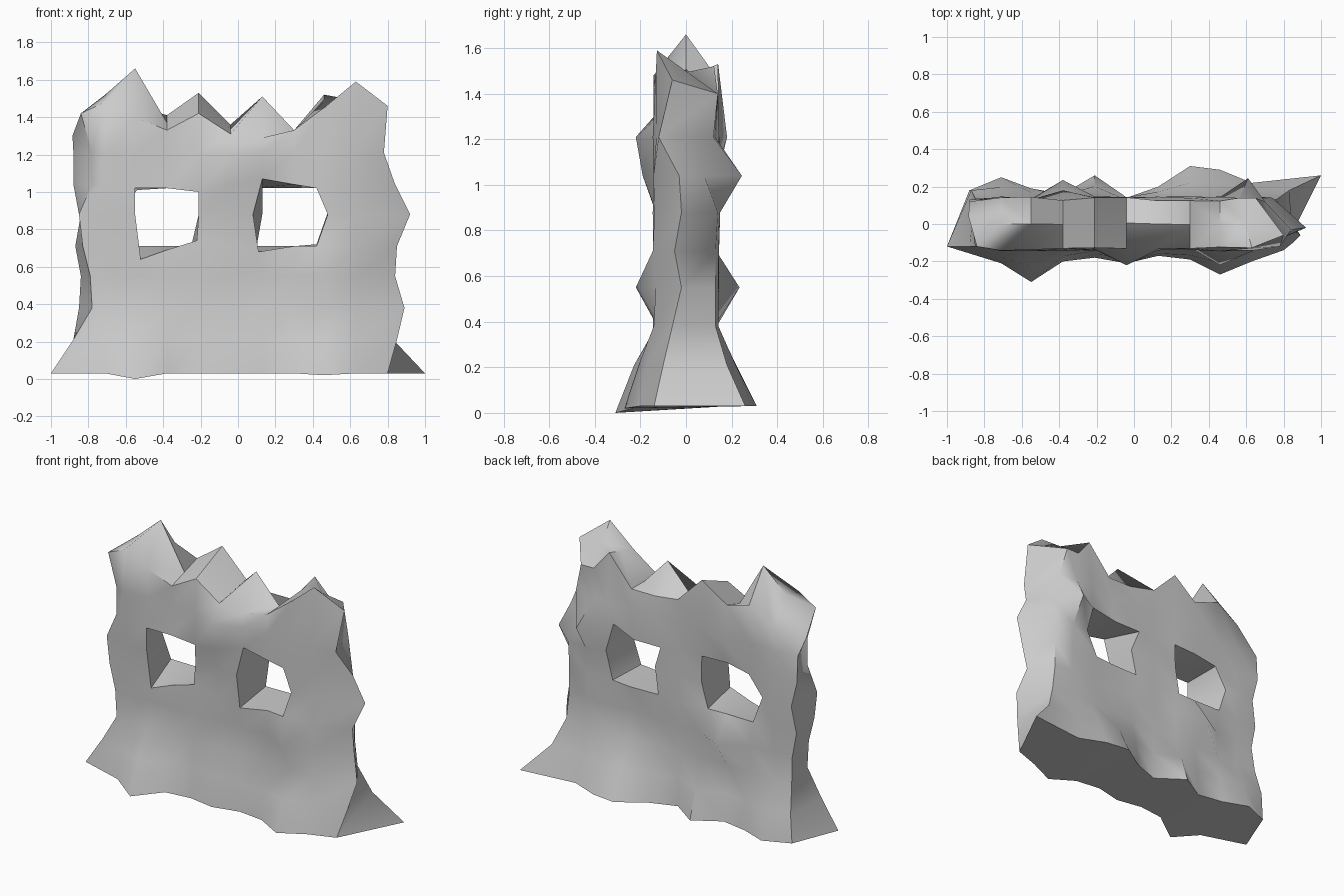
import bpy, bmesh, random

if "Cube" in bpy.data.objects:
    bpy.data.objects.remove(bpy.data.objects["Cube"])

random.seed(4)
NX, NZ = 11, 9
XS = [-0.88, -0.71, -0.55, -0.38, -0.21, -0.04, 0.13, 0.30, 0.46, 0.63, 0.80]
ZS = [0.03, 0.21, 0.38, 0.55, 0.71, 0.88, 1.04, 1.21]

# ragged top edges and flared foot
TOP_FRONT = [1.42, 1.48, 1.40, 1.33, 1.42, 1.31, 1.29, 1.33, 1.45, 1.59, 1.46]
TOP_BACK = [1.30, 1.36, 1.46, 1.41, 1.53, 1.36, 1.33, 1.33, 1.52, 1.40, 1.40]
FOOT_FRONT = [-.12, -.21, -.31, -.20, -.18, -.21, -.17, -.19, -.27, -.20, -.14]
FOOT_BACK = [.18, .25, .19, .16, .26, .14, .20, .31, .29, .22, .26]

# worn corner edges, from foot to top: x and y
FL_X = [-1.0, -.88, -.78, -.79, -.83, -.85, -.78, -.78, -.84]
BL_X = [-.88, -.87, -.85, -.84, -.87, -.84, -.88, -.88, -.885]
BL_Y = [.18, .18, .14, .12, .12, .13, .13, .12, .04]
FR_X = [.80, .85, .89, .84, .85, .92, .84, .78, .80]
FR_Y = [-.14, -.10, -.06, -.02, -.05, -.02, -.03, -.12, -.06]
BR_X = [1.0, .83, .76, .74, .74, .74, .72, .70, .65]
BR_Y = [.26, .18, .13, .13, .13, .14, .08, .12, .14]

# stone bumps: (column, row) -> depth
BUMP_FRONT = {(8, 3): -.22, (5, 7): -.22, (5, 6): -.19}
BUMP_BACK = {(9, 6): .245, (3, 3): .235, (7, 1): .22, (3, 7): .18, (9, 5): .15}
# window rims nudged off the grid
RIM_FRONT = {(2, 4): (-.52, .64), (3, 4): (-.38, .69), (4, 4): (-.22, .74),
             (2, 6): (-.55, 1.02), (3, 6): (-.38, 1.02), (4, 6): (-.21, 1.0),
             (6, 4): (.11, .68), (6, 5): (.08, .88), (6, 6): (.13, 1.07),
             (8, 4): (.42, .71), (8, 5): (.48, .88), (8, 6): (.42, 1.02)}
RIM_BACK = {(2, 4): (-.57, .71), (2, 5): (-.63, .88), (2, 6): (-.54, 1.01),
            (4, 4): (-.25, .71), (4, 6): (-.21, 1.04), (8, 4): (.42, .72),
            (8, 5): (.48, .89), (8, 6): (.43, 1.07), (7, 6): (.27, 1.02),
            (6, 6): (.08, 1.02), (6, 4): (.10, .71)}
HOLES = {(i, k) for i in (2, 3, 6, 7) for k in (4, 5)}


def point(i, k, front):
    """One point of the worn stone face."""
    x = XS[i]
    z = ZS[k] if k < 8 else (TOP_FRONT if front else TOP_BACK)[i]
    side = -1 if front else 1
    y = side * (0.135 + random.uniform(-0.012, 0.012))
    foot = (FOOT_FRONT if front else FOOT_BACK)[i]
    if k == 0:
        y = foot
        z = {(2, True): 0.0, (8, True): 0.02}.get((i, front), 0.03)
    elif k == 1:
        y = (foot + side * 0.145) / 2
    y = (BUMP_FRONT if front else BUMP_BACK).get((i, k), y)
    x, z = (RIM_FRONT if front else RIM_BACK).get((i, k), (x, z))
    if i == 0:
        x = (FL_X if front else BL_X)[k]
        y = -.12 if front else BL_Y[k]
    if i == NX - 1:
        x = (FR_X if front else BR_X)[k]
        y = (FR_Y if front else BR_Y)[k]
    elif i == NX - 2 and not front and k > 0:
        x = 0.56 if k > 6 else 0.61
    return x, y, z


bm = bmesh.new()
front = [[bm.verts.new(point(i, k, True)) for k in range(NZ)] for i in range(NX)]
back = [[bm.verts.new(point(i, k, False)) for k in range(NZ)] for i in range(NX)]

# front and back faces with the two window openings left out
for grid in (front, back):
    for i in range(NX - 1):
        for k in range(NZ - 1):
            if (i, k) not in HOLES:
                bm.faces.new((grid[i][k], grid[i + 1][k], grid[i + 1][k + 1], grid[i][k + 1]))


def bridge(path):
    for a, b in zip(path, path[1:]):
        bm.faces.new([g[i][k] for g, (i, k) in
                      ((front, a), (front, b), (back, b), (back, a))])


# side ends and underside
bridge([(0, k) for k in range(NZ)])
bridge([(NX - 1, k) for k in range(NZ)])
bridge([(i, 0) for i in range(NX)])

# window reveals
for c in (2, 6):
    bridge([(c, 4), (c + 1, 4), (c + 2, 4), (c + 2, 5), (c + 2, 6),
            (c + 1, 6), (c, 6), (c, 5), (c, 4)])

# broken top with pointed stones in the middle of the wall
PEAKS = {1: 1.52, 2: 1.66, 6: 1.51}
mid = {}
for i in range(1, NX - 1):
    co = (front[i][8].co + back[i][8].co) / 2
    if i in PEAKS:
        co.y, co.z = 0.0, PEAKS[i]
    mid[i] = bm.verts.new(co)
for i in range(NX - 1):
    for grid in (front, back):
        loop = [grid[i][8], grid[i + 1][8], mid.get(i + 1), mid.get(i)]
        bm.faces.new([v for v in loop if v])
# close the end slivers onto the side faces
for i, m in ((0, mid[1]), (NX - 1, mid[NX - 2])):
    bm.faces.new((front[i][8], back[i][8], m))

bmesh.ops.recalc_face_normals(bm, faces=bm.faces)
mesh = bpy.data.meshes.new("ruined_wall")
bm.to_mesh(mesh)
bm.free()
wall = bpy.data.objects.new("ruined_wall", mesh)
bpy.context.collection.objects.link(wall)
bpy.context.view_layer.objects.active = wall
wall.select_set(True)
bpy.ops.object.shade_smooth_by_angle(angle=0.87)
